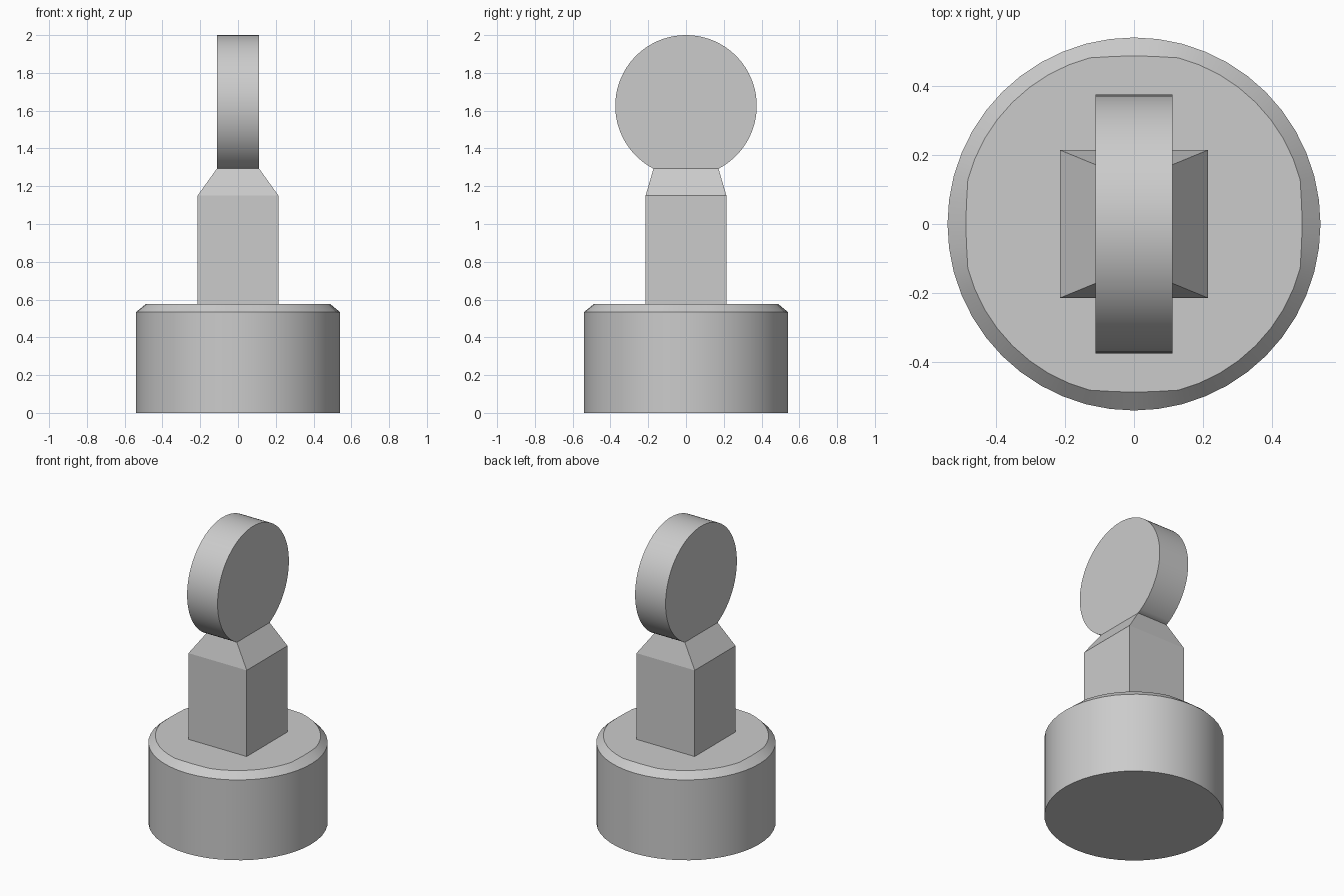
import bpy, math

if "Cube" in bpy.data.objects:
    bpy.data.objects.remove(bpy.data.objects["Cube"])


def make(name, rings, smooth=False):
    """Skin equal-length vertex rings into a capped solid."""
    n = len(rings[0])
    verts = [v for ring in rings for v in ring]
    faces = [(r * n + i, r * n + (i + 1) % n, (r + 1) * n + (i + 1) % n, (r + 1) * n + i)
             for r in range(len(rings) - 1) for i in range(n)]
    faces.append(tuple(reversed(range(n))))
    faces.append(tuple(range(len(verts) - n, len(verts))))
    mesh = bpy.data.meshes.new(name)
    mesh.from_pydata(verts, [], faces)
    obj = bpy.data.objects.new(name, mesh)
    bpy.context.collection.objects.link(obj)
    if smooth:
        bpy.ops.object.select_all(action='DESELECT')
        obj.select_set(True)
        bpy.context.view_layer.objects.active = obj
        bpy.ops.object.shade_smooth_by_angle(angle=math.radians(30))
    return obj


def circle(radius, z, n=48):
    return [(radius * math.cos(math.tau * i / n), radius * math.sin(math.tau * i / n), z)
            for i in range(n)]


def rect(hx, hy, z):
    return [(-hx, -hy, z), (hx, -hy, z), (hx, hy, z), (-hx, hy, z)]


# Round base; the chamfer's upper rim is slightly flattened at the four axes
rim = circle(0.498, 0.577)
for i in range(0, 48, 12):
    for k in (-1, 0, 1):
        j = (i + k) % 48
        x, y, z = rim[j]
        s = (0.487 if k == 0 else 0.489) / 0.498
        rim[j] = (x * s, y * s, z)
make("round_base", [circle(0.54, 0), circle(0.54, 0.534), rim], smooth=True)

# Square post tapering to a narrow neck
make("post", [rect(0.214, 0.214, 0.577), rect(0.214, 0.214, 1.15), rect(0.112, 0.172, 1.293)])

# Upright disc with its bottom cut flat where it meets the neck
R, CZ, N = 0.3745, 1.6255, 64
gap = math.asin(0.172 / R)
angles = [-math.pi / 2 + gap + (math.tau - 2 * gap) * i / N for i in range(N + 1)]
make("disc", [[(x, R * math.cos(a), CZ + R * math.sin(a)) for a in angles]
              for x in (-0.112, 0.112)], smooth=True)
